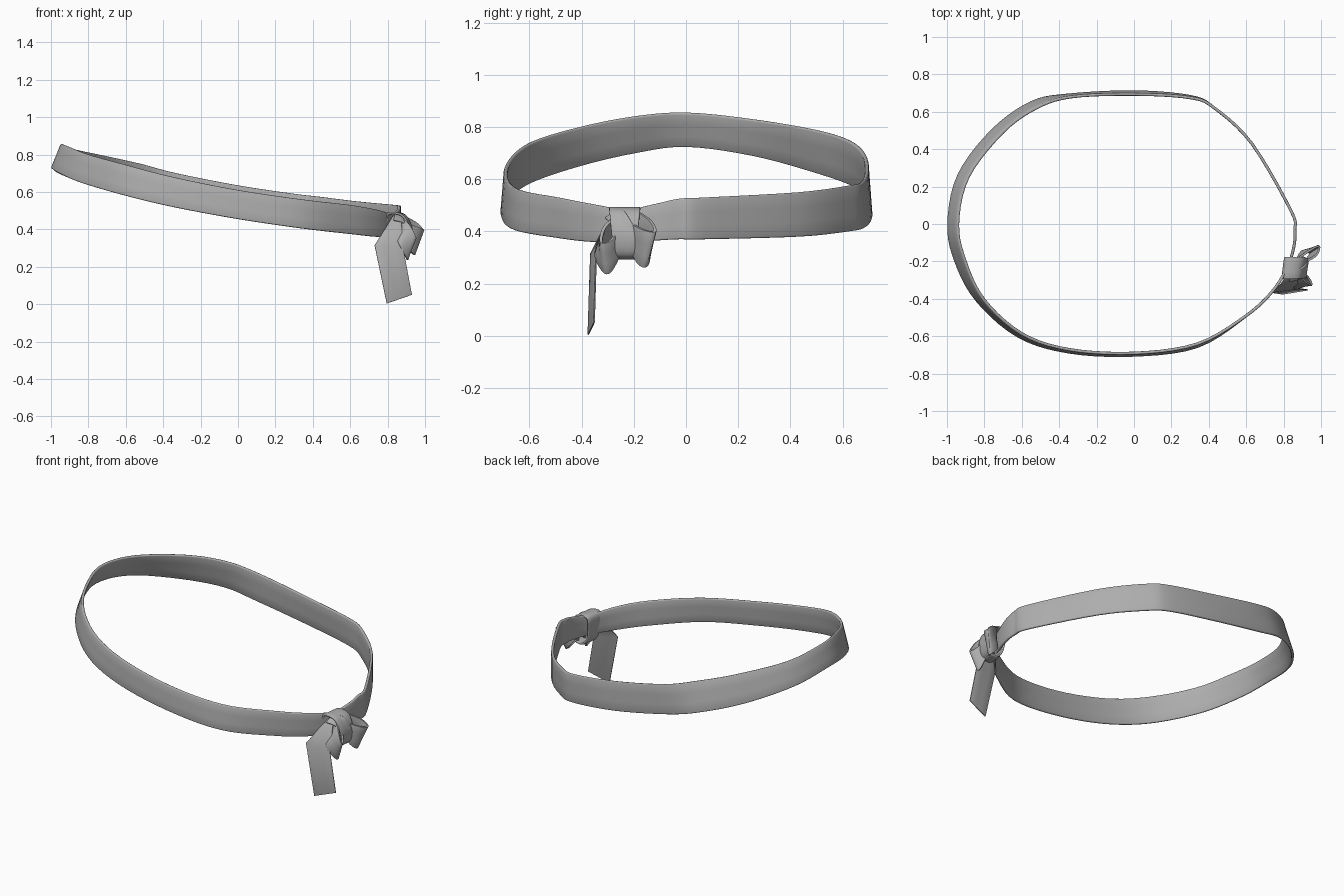
import bpy
import bmesh
import math
from mathutils import Vector

cube = bpy.data.objects.get("Cube")
if cube:
    bpy.data.objects.remove(cube, do_unlink=True)

# Single grey fabric
GREY = (0.42, 0.42, 0.42, 1.0)
fabric = bpy.data.materials.new("grey fabric")
fabric.use_nodes = True
fabric.diffuse_color = GREY
fabric.node_tree.nodes["Principled BSDF"].inputs["Base Color"].default_value = GREY


def catmull(p0, p1, p2, p3, t):
    return 0.5 * (2 * p1 + (p2 - p0) * t + (2 * p0 - 5 * p1 + 4 * p2 - p3) * t * t
                  + (3 * p1 - p0 - 3 * p2 + p3) * t ** 3)


def resample(points, closed, steps):
    """Smooth curve through the points."""
    n = len(points)
    pick = (lambda i: points[i % n]) if closed else (lambda i: points[min(max(i, 0), n - 1)])
    out = []
    for i in range(n if closed else n - 1):
        for s in range(steps):
            out.append(catmull(pick(i - 1), pick(i), pick(i + 1), pick(i + 2), s / steps))
    if not closed:
        out.append(points[-1])
    return out


def ribbon(name, rows, closed=False, steps=5, thickness=0.012, across=3):
    """Strip of cloth between two edges; a row is (edge a xyz, edge b xyz)."""
    edge_a = resample([Vector(r[:3]) for r in rows], closed, steps)
    edge_b = resample([Vector(r[3:]) for r in rows], closed, steps)
    bm = bmesh.new()
    grid = [[bm.verts.new(a.lerp(b, k / across)) for k in range(across + 1)]
            for a, b in zip(edge_a, edge_b)]
    count = len(grid)
    for i in range(count if closed else count - 1):
        j = (i + 1) % count
        for k in range(across):
            bm.faces.new((grid[i][k], grid[j][k], grid[j][k + 1], grid[i][k + 1]))
    mesh = bpy.data.meshes.new(name)
    bm.to_mesh(mesh)
    bm.free()
    mesh.materials.append(fabric)
    obj = bpy.data.objects.new(name, mesh)
    bpy.context.collection.objects.link(obj)
    bpy.ops.object.select_all(action='DESELECT')
    obj.select_set(True)
    bpy.context.view_layer.objects.active = obj
    bpy.ops.object.shade_smooth_by_angle(angle=math.radians(40))
    solid = obj.modifiers.new("thickness", 'SOLIDIFY')
    solid.thickness = thickness
    solid.offset = 0
    bevel = obj.modifiers.new("soft edges", 'BEVEL')
    bevel.width = thickness * 0.35
    bevel.segments = 2
    bevel.limit_method = 'ANGLE'
    bevel.angle_limit = math.radians(50)
    return obj


# Tilted band: lower edge, upper edge
ribbon("band", [
    (-.993, 0, .725, -.94, 0, .855),
    (-.94, .26, .69, -.885, .25, .83),
    (-.76, .50, .625, -.70, .49, .79),
    (-.55, .65, .57, -.52, .62, .75),
    (-.35, .69, .52, -.33, .68, .70),
    (0, .707, .455, 0, .693, .635),
    (.30, .682, .415, .30, .675, .59),
    (.43, .62, .40, .43, .62, .575),
    (.63, .43, .38, .63, .43, .55),
    (.84, .07, .37, .84, .07, .53),
    (.86, -.03, .37, .86, -.03, .525),
    (.855, -.12, .365, .855, -.12, .505),
    (.82, -.23, .36, .82, -.23, .485),
    (.74, -.36, .36, .74, -.36, .505),
    (.60, -.49, .375, .60, -.49, .53),
    (.34, -.655, .405, .34, -.64, .56),
    (0, -.702, .455, 0, -.69, .61),
    (-.35, -.685, .52, -.35, -.67, .68),
    (-.62, -.60, .585, -.60, -.585, .745),
    (-.84, -.41, .65, -.80, -.405, .80),
    (-.955, -.2, .70, -.90, -.2, .84),
], closed=True, thickness=0.016)

# Knot wrap around the band, slightly skewed and pinched
WRAP = [(.80, .48), (.85, .485), (.89, .46), (.915, .39), (.90, .315),
        (.85, .30), (.81, .34), (.795, .42)]
ribbon("knot_wrap", [(x, -.295 + .1 * (.49 - z), z, x + .015, -.175 - .1 * (.49 - z), z)
                     for x, z in WRAP], closed=True)
# Narrow strip crossing over the wrap
ribbon("knot_cross_strip", [
    (.83, -.31, .45, .84, -.25, .487),
    (.89, -.29, .43, .90, -.23, .47),
    (.92, -.25, .36, .925, -.19, .40),
    (.90, -.21, .30, .89, -.17, .34),
])

# Bow loops on both sides of the knot
ribbon("left_bow_loop", [
    (.87, -.19, .48, .87, -.19, .37),
    (.95, -.135, .44, .90, -.145, .31),
    (.99, -.12, .40, .94, -.155, .265),
    (.97, -.17, .41, .925, -.185, .28),
    (.88, -.22, .44, .88, -.22, .35),
])
ribbon("right_bow_loop", [
    (.87, -.25, .47, .84, -.26, .38),
    (.92, -.31, .42, .86, -.345, .32),
    (.95, -.325, .36, .90, -.315, .245),
    (.93, -.285, .37, .90, -.285, .25),
    (.89, -.25, .43, .88, -.24, .34),
])

# Hanging tail with a crease
ribbon("hanging_tail", [
    (.83, -.25, .475, .87, -.25, .485),
    (.785, -.32, .40, .875, -.305, .43),
    (.73, -.365, .315, .885, -.345, .29),
    (.795, -.375, .003, .93, -.352, .05),
], steps=1, thickness=0.006)
